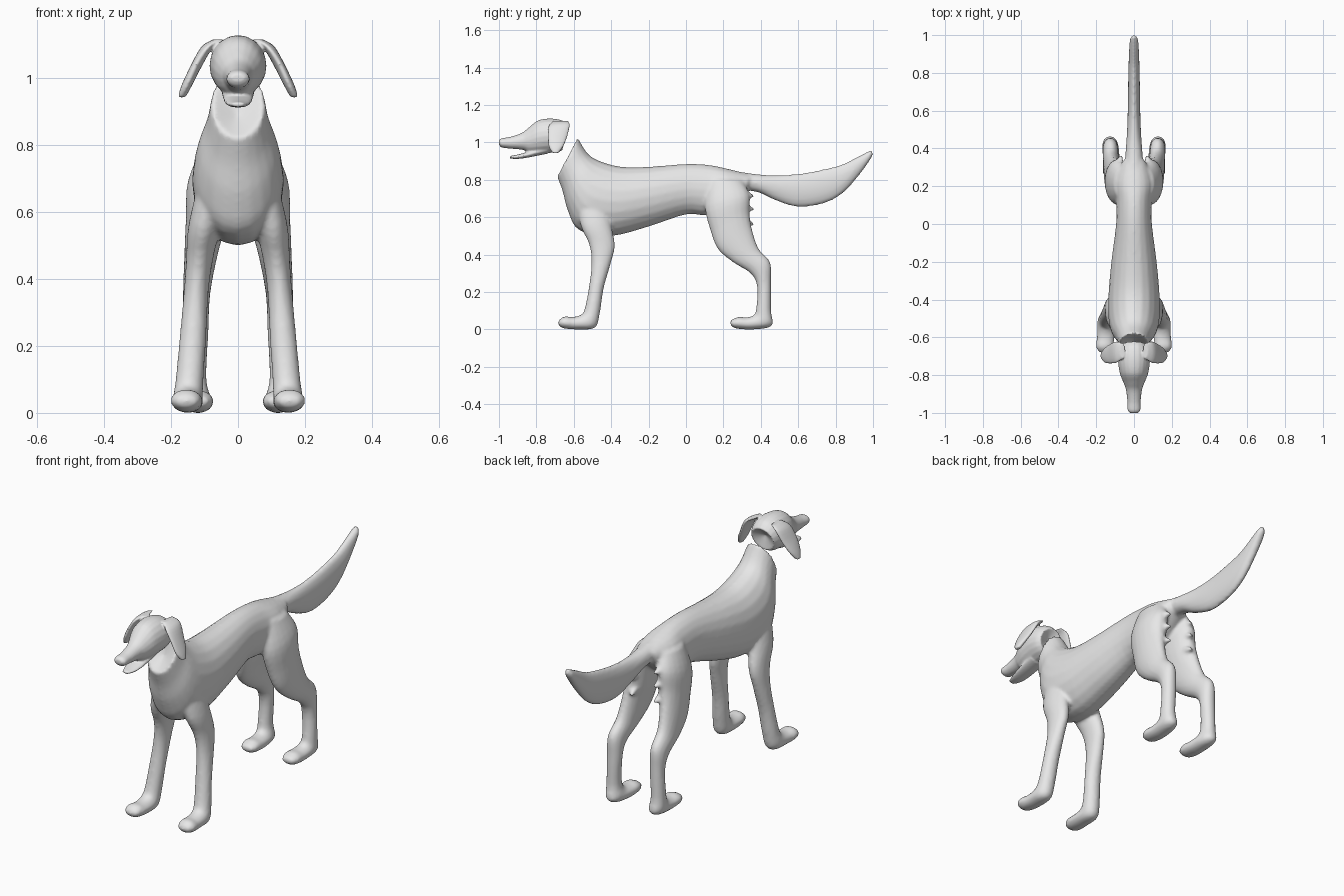
import bpy
import bmesh
from math import sin, cos, pi
from mathutils import Vector

cube = bpy.data.objects.get("Cube")
if cube:
    bpy.data.objects.remove(cube)

SIDES = 20
STEPS = 4

coat = bpy.data.materials.new("plain_grey")
coat.use_nodes = True
grey = (0.8, 0.8, 0.8, 1)
coat.diffuse_color = grey
coat.node_tree.nodes["Principled BSDF"].inputs["Base Color"].default_value = grey


def spline(a, b, c, d, t):
    """Smooth interpolation from b to c."""
    return [0.5 * (2 * q + (r - p) * t + (2 * p - 5 * q + 4 * r - s) * t * t
                   + (3 * q - p - 3 * r + s) * t ** 3)
            for p, q, r, s in zip(a, b, c, d)]


def smooth_sections(rows):
    """Insert extra sections between the given ones."""
    padded = [rows[0]] + rows + [rows[-1]]
    result = []
    for four in zip(padded, padded[1:], padded[2:], padded[3:]):
        result += [spline(*four, step / STEPS) for step in range(STEPS)]
    return result + [rows[-1]]


def loft(bm, rows, side=1, start_cap=0.0, end_cap=0.005):
    """Skin oval sections: (edge y, z, opposite edge y, z, half width, centre x)."""
    rows = [tuple(r) + (0,) * (6 - len(r)) for r in rows]
    rings, centres = [], []
    for y1, z1, y2, z2, width, x in smooth_sections(rows):
        centre = Vector((x * side, (y1 + y2) / 2, (z1 + z2) / 2))
        half = Vector((0, (y1 - y2) / 2, (z1 - z2) / 2))
        across = Vector((width, 0, 0))
        angles = [2 * pi * i / SIDES for i in range(SIDES)]
        rings.append([bm.verts.new(centre + half * cos(a) + across * sin(a))
                      for a in angles])
        centres.append(centre)
    faces = []
    for low, high in zip(rings, rings[1:]):
        for i in range(SIDES):
            j = (i + 1) % SIDES
            faces.append(bm.faces.new((low[i], low[j], high[j], high[i])))
    # Domed or sunken end caps
    for ring, end, inner, push in ((rings[0], centres[0], centres[1], start_cap),
                                   (rings[-1], centres[-1], centres[-2], end_cap)):
        tip = bm.verts.new(end + (end - inner).normalized() * push)
        for i in range(SIDES):
            faces.append(bm.faces.new((ring[i], ring[(i + 1) % SIDES], tip)))
    bmesh.ops.recalc_face_normals(bm, faces=faces)


def finish(name, bm, voxel, passes):
    """Fuse the overlapping parts into one smooth skin."""
    mesh = bpy.data.meshes.new(name)
    bm.to_mesh(mesh)
    bm.free()
    mesh.materials.append(coat)
    obj = bpy.data.objects.new(name, mesh)
    bpy.context.collection.objects.link(obj)
    fuse = obj.modifiers.new("fuse", "REMESH")
    fuse.mode = "VOXEL"
    fuse.voxel_size = voxel
    fuse.use_smooth_shade = True
    relax = obj.modifiers.new("relax", "SMOOTH")
    relax.factor = 0.5
    relax.iterations = passes
    return obj


# Trunk, from the cut neck to the rump
trunk = [
    (-.58, 1.03, -.69, .82, .08), (-.54, .96, -.66, .74, .095),
    (-.5, .92, -.63, .63, .12), (-.43, .89, -.57, .53, .135),
    (-.34, .87, -.4, .5, .135), (-.2, .87, -.2, .55, .12),
    (0, .885, 0, .615, .095), (.12, .88, .12, .61, .095),
    (.22, .86, .24, .66, .1), (.34, .83, .33, .74, .06)]

# Feathered tail
tail = [
    (.25, .85, .25, .75, .05), (.38, .83, .38, .735, .045),
    (.5, .825, .48, .69, .037), (.62, .835, .6, .655, .033),
    (.75, .86, .74, .675, .031), (.84, .885, .84, .73, .029),
    (.92, .925, .93, .83, .026), (.97, .95, .98, .9, .023),
    (.99, .96, 1, .935, .014)]

# Legs, from shoulder or hip to toes
front_leg = [
    (-.58, .7, -.43, .7, .045, .07), (-.565, .56, -.4, .56, .048, .1),
    (-.52, .46, -.38, .45, .04, .115), (-.505, .36, -.4, .36, .037, .125),
    (-.52, .22, -.44, .22, .04, .135), (-.545, .1, -.46, .09, .042, .145),
    (-.57, .075, -.485, .01, .045, .15), (-.61, .067, -.57, 0, .046, .15),
    (-.65, .07, -.65, .005, .046, .155), (-.68, .05, -.68, .02, .03, .155)]

hind_leg = [
    (.12, .8, .3, .8, .05, .055), (.1, .66, .34, .72, .065, .085),
    (.13, .53, .34, .62, .06, .096), (.17, .43, .355, .53, .05, .11),
    (.25, .36, .39, .43, .043, .12), (.345, .3, .45, .36, .04, .125),
    (.38, .23, .455, .25, .037, .125), (.375, .11, .455, .1, .036, .13),
    (.36, .075, .46, .02, .043, .125), (.32, .065, .36, 0, .046, .12),
    (.28, .067, .27, .005, .046, .12), (.24, .05, .24, .02, .03, .12)]

body = bmesh.new()
loft(body, trunk, start_cap=-0.04)
loft(body, tail)
for side in (1, -1):
    loft(body, front_leg, side)
    loft(body, hind_leg, side)
    # Ragged fur tufts down the back of the thigh
    for z in (.72, .65, .57):
        loft(body, [(.29, z + .05, .29, z - .02, .025, .08),
                    (.36, z, .36, z - .015, .012, .07)], side)
finish("body", body, 0.009, 5)

# Head with open mouth and hanging ears
skull = [
    (-.62, 1.085, -.66, .96, .065), (-.655, 1.115, -.68, .95, .08),
    (-.72, 1.128, -.72, .945, .085), (-.79, 1.118, -.79, .94, .075),
    (-.84, 1.08, -.84, .945, .056), (-.88, 1.05, -.87, .96, .043),
    (-.94, 1.03, -.94, .967, .035), (-.985, 1.022, -.985, .973, .034),
    (-1, 1.012, -1, .988, .02)]

lower_jaw = [
    (-.74, .99, -.74, .94, .05), (-.84, .953, -.84, .92, .044),
    (-.9, .935, -.9, .912, .035), (-.94, .928, -.94, .914, .02)]

ear = [
    (-.71, 1.115, -.63, 1.115, .015, .06), (-.735, 1.09, -.62, 1.095, .018, .092),
    (-.74, 1.04, -.635, 1.03, .017, .125), (-.735, .98, -.655, .98, .016, .152),
    (-.715, .945, -.68, .945, .012, .167)]

head = bmesh.new()
loft(head, skull, start_cap=-0.03, end_cap=0.002)
loft(head, lower_jaw)
for side in (1, -1):
    loft(head, ear, side)
finish("head", head, 0.005, 4)
